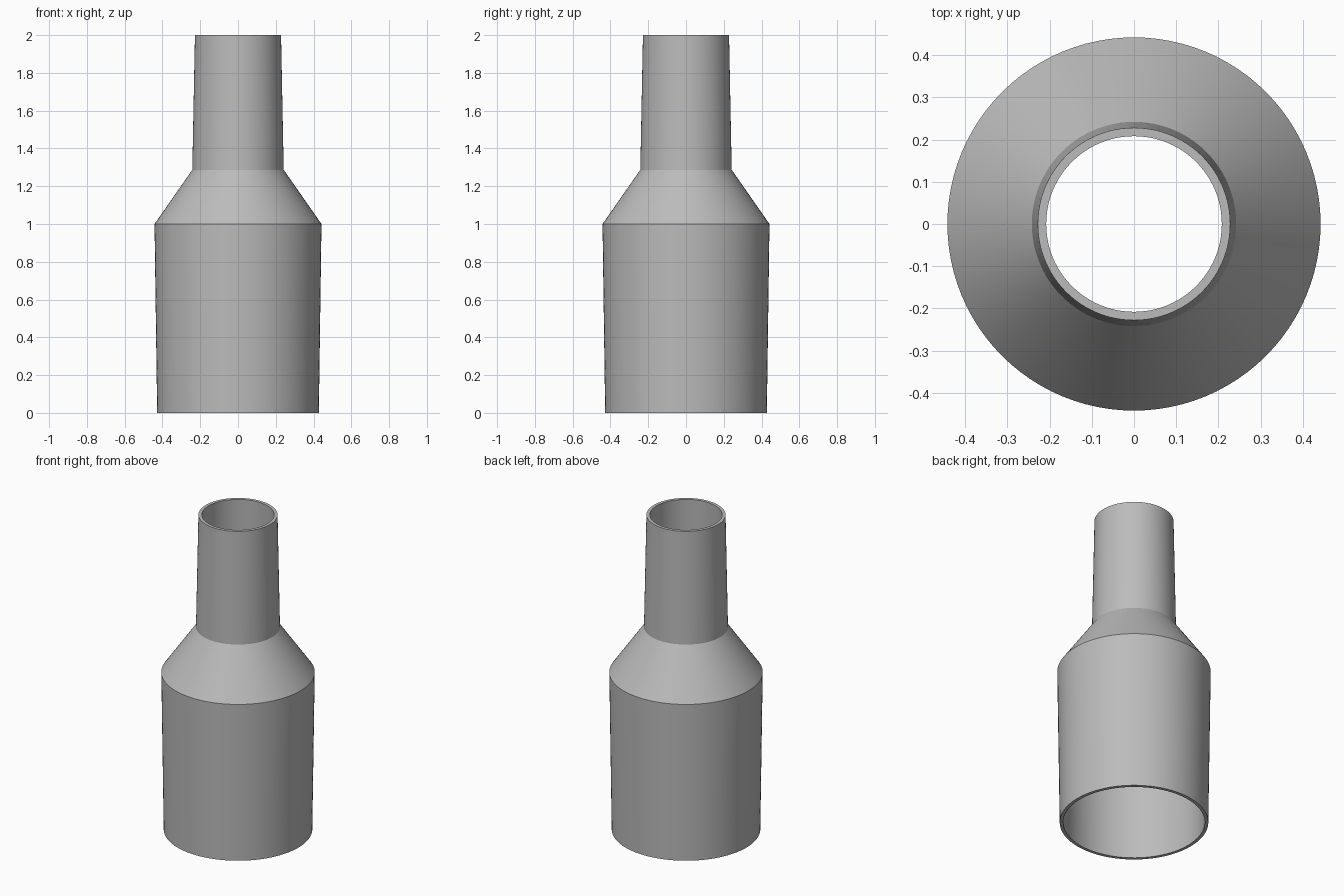
import bpy, bmesh, math

if "Cube" in bpy.data.objects:
    bpy.data.objects.remove(bpy.data.objects["Cube"])

SEGMENTS = 96

grey = bpy.data.materials.new("plain grey")
grey.diffuse_color = (0.5, 0.5, 0.5, 1)
grey.use_nodes = True
grey.node_tree.nodes["Principled BSDF"].inputs["Base Color"].default_value = grey.diffuse_color

# Closed wall section (radius, height): up the outside, down the inside
section = [(0.428, 0), (0.442, 1.0), (0.242, 1.287), (0.228, 2.0),
           (0.208, 2.0), (0.222, 1.28), (0.421, 0.99), (0.408, 0)]


def lathe(name, profile, material):
    """Revolve a closed section around z into a hollow solid."""
    bm = bmesh.new()
    rings = []
    for r, z in profile:
        rings.append([bm.verts.new((r * math.cos(a), r * math.sin(a), z))
                      for a in (2 * math.pi * i / SEGMENTS for i in range(SEGMENTS))])
    for k, low in enumerate(rings):
        high = rings[(k + 1) % len(rings)]
        for i in range(SEGMENTS):
            j = (i + 1) % SEGMENTS
            bm.faces.new((low[i], low[j], high[j], high[i]))
    bmesh.ops.recalc_face_normals(bm, faces=bm.faces)
    mesh = bpy.data.meshes.new(name)
    bm.to_mesh(mesh)
    bm.free()
    mesh.materials.append(material)
    obj = bpy.data.objects.new(name, mesh)
    bpy.context.collection.objects.link(obj)
    bpy.context.view_layer.objects.active = obj
    obj.select_set(True)
    bpy.ops.object.shade_smooth_by_angle(angle=math.radians(25))
    return obj


# Hollow stepped hose adapter, open at both ends
lathe("hose_adapter", section, grey)
